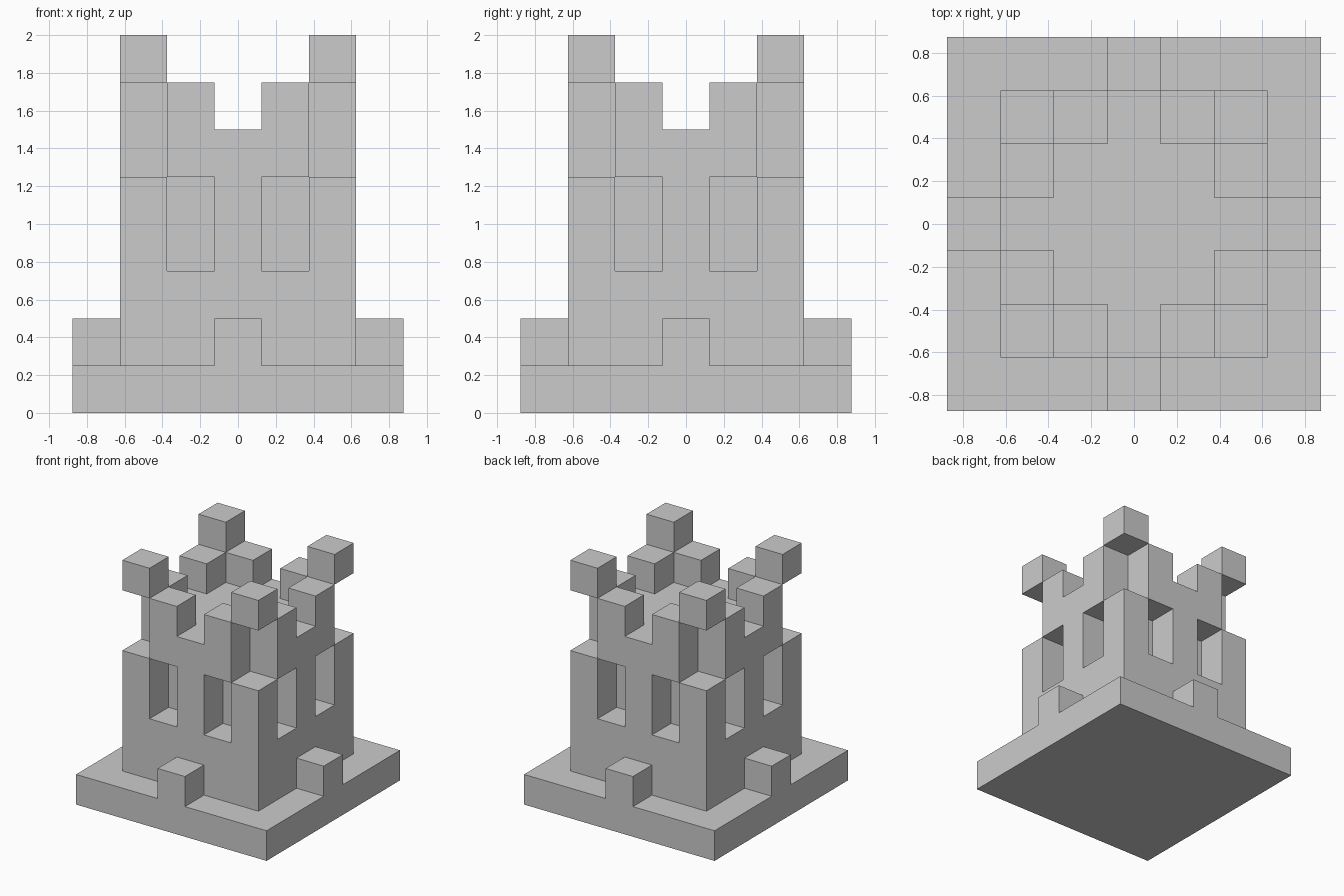
import bpy, bmesh

if "Cube" in bpy.data.objects:
    bpy.data.objects.remove(bpy.data.objects["Cube"])

U = 0.25  # one block


def turn(p, k):
    """Rotate a plan point by k quarter turns."""
    for _ in range(k):
        p = (-p[1], p[0])
    return p


def prism(name, outlines, z0, z1):
    """Extrude counter-clockwise plan outlines (in blocks) from z0 to z1."""
    bm = bmesh.new()
    for pts in outlines:
        face = bm.faces.new([bm.verts.new((x * U, y * U, z0 * U)) for x, y in pts])
        ext = bmesh.ops.extrude_face_region(bm, geom=[face], use_keep_orig=True)
        top = [v for v in ext["geom"] if isinstance(v, bmesh.types.BMVert)]
        bmesh.ops.translate(bm, verts=top, vec=(0, 0, (z1 - z0) * U))
    bmesh.ops.recalc_face_normals(bm, faces=bm.faces)
    mesh = bpy.data.meshes.new(name)
    bm.to_mesh(mesh)
    bm.free()
    obj = bpy.data.objects.new(name, mesh)
    bpy.context.collection.objects.link(obj)


def body(name, quarter, z0, z1):
    """Storey whose outline is one quarter repeated around the centre."""
    prism(name, [[turn(p, k) for k in range(4) for p in quarter]], z0, z1)


def blocks(name, centres, z0, z1):
    """Unit-wide blocks repeated on all four sides."""
    corners = [(-.5, -.5), (.5, -.5), (.5, .5), (-.5, .5)]
    prism(name, [[(cx + x, cy + y) for x, y in corners]
                 for c in centres for k in range(4)
                 for cx, cy in [turn(c, k)]], z0, z1)


# Base slab and the step on each side
body("base", [(3.5, 3.5)], 0, 1)
blocks("steps", [(3, 0)], 1, 2)

# Solid lower walls
body("lower_walls", [(2.5, 2.5)], 1, 3)

# Window storey: stepped core with recesses, and free corner pillars
body("window_storey", [(2.5, -.5), (2.5, .5), (1.5, .5), (1.5, 1.5), (.5, 1.5)], 3, 5)
blocks("corner_pillars", [(2, 2)], 3, 5)

# Upper storey with notched corners
body("upper_storey", [(2.5, -1.5), (2.5, 1.5), (1.5, 1.5)], 5, 6)

# Battlements and raised corner blocks
blocks("battlements", [(2, -1), (2, 1)], 6, 7)
blocks("corner_blocks", [(2, 2)], 7, 8)
